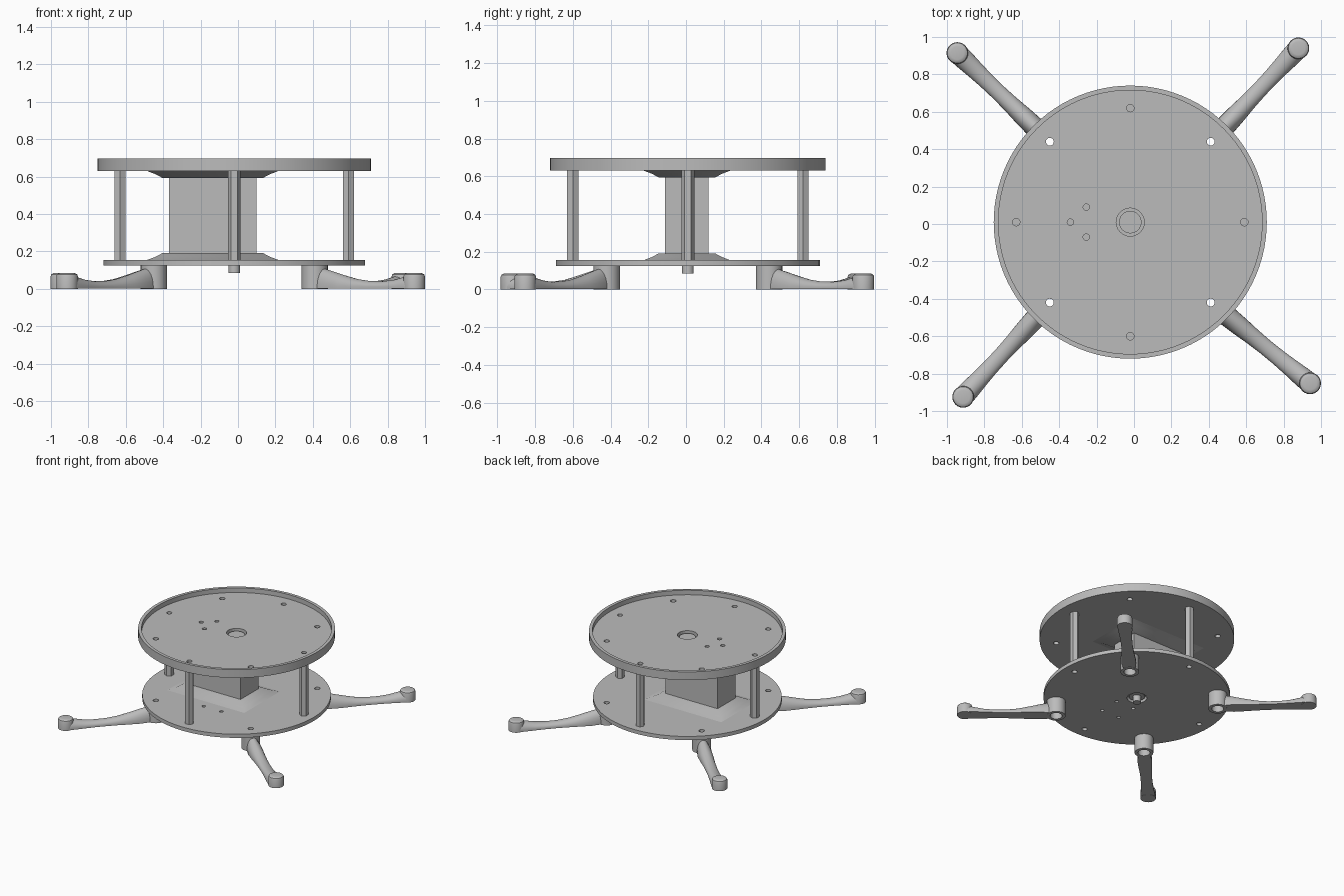
import bpy, bmesh, math
from mathutils import Matrix, Vector

cube = bpy.data.objects.get("Cube")
if cube:
    bpy.data.objects.remove(cube, do_unlink=True)

CX, CY = -0.02, 0.01      # axis of the plates
RING = 0.61               # bolt circle radius
D = 0.43                  # bolt circle diagonal offset

grey = bpy.data.materials.new("plain grey")
grey.use_nodes = True
grey.diffuse_color = (0.5, 0.5, 0.5, 1)
grey.node_tree.nodes["Principled BSDF"].inputs["Base Color"].default_value = (0.5, 0.5, 0.5, 1)


def finish(name, bm, smooth=True):
    bmesh.ops.recalc_face_normals(bm, faces=bm.faces)
    mesh = bpy.data.meshes.new(name)
    bm.to_mesh(mesh)
    bm.free()
    mesh.materials.append(grey)
    obj = bpy.data.objects.new(name, mesh)
    bpy.context.collection.objects.link(obj)
    if smooth:
        bpy.ops.object.select_all(action='DESELECT')
        obj.select_set(True)
        bpy.context.view_layer.objects.active = obj
        bpy.ops.object.shade_smooth_by_angle(angle=math.radians(35))
    return obj


def loft(bm, rings, closed=False):
    """Skin a list of point rings; cap the ends unless the loft closes on itself."""
    loops = [[bm.verts.new(p) for p in ring] for ring in rings]
    pairs = list(zip(loops, loops[1:]))
    if closed:
        pairs.append((loops[-1], loops[0]))
    for a, b in pairs:
        n = len(a)
        for i in range(n):
            j = (i + 1) % n
            bm.faces.new((a[i], a[j], b[j], b[i]))
    if not closed:
        bm.faces.new(loops[0])
        bm.faces.new(loops[-1])


def circle(x, y, r, z, n, phase=0.0):
    return [(x + r * math.cos(phase + math.tau * i / n),
             y + r * math.sin(phase + math.tau * i / n), z) for i in range(n)]


def turned(bm, x, y, profile, n=32, closed=False, phase=0.0):
    loft(bm, [circle(x, y, r, z, n, phase) for r, z in profile], closed)


def drill(obj, holes, z0, z1):
    bm = bmesh.new()
    for x, y, r in holes:
        turned(bm, CX + x, CY + y, [(r, z0), (r, z1)], 24)
    cutter = finish("hole_cutter", bm, False)
    cutter.hide_render = True
    mod = obj.modifiers.new("holes", 'BOOLEAN')
    mod.operation = 'DIFFERENCE'
    mod.solver = 'EXACT'
    mod.object = cutter
    bpy.ops.object.select_all(action='DESELECT')
    obj.select_set(True)
    bpy.context.view_layer.objects.active = obj
    bpy.ops.object.modifier_apply(modifier=mod.name)
    bpy.data.objects.remove(cutter, do_unlink=True)
    bpy.ops.object.shade_smooth_by_angle(angle=math.radians(35))


# Plates with their bolt holes and shaft opening
bolts = [(sx * D, sy * D, 0.021) for sx in (-1, 1) for sy in (-1, 1)]
bolts += [(RING, 0, 0.02), (-RING, 0, 0.02), (0, RING, 0.02), (0, -RING, 0.02)]
bolts.append((0, 0, 0.075))

bm = bmesh.new()
turned(bm, CX, CY, [(0.705, 0.66), (0.705, 0.697), (0.73, 0.697), (0.73, 0.63)], 96)
top_plate = finish("top_plate", bm)
drill(top_plate, bolts + [(-0.32, 0, 0.017), (-0.235, 0.08, 0.017), (-0.235, -0.08, 0.017)], 0.6, 0.75)

bm = bmesh.new()
turned(bm, CX, CY, [(0.70, 0.125), (0.70, 0.155)], 96)
bottom_plate = finish("bottom_plate", bm)
drill(bottom_plate, bolts + [(x, y, 0.014) for x in (-0.08, 0.08) for y in (-0.14, -0.31)], 0.1, 0.2)

# Hexagonal posts between the plates
for i, side in enumerate(("left", "back", "right", "front")):
    a = i * math.pi / 2
    bm = bmesh.new()
    turned(bm, CX + RING * math.cos(a), CY + RING * math.sin(a),
           [(0.034, 0.155), (0.034, 0.63)], 6, phase=a + math.pi / 2)
    finish(side + "_post", bm, False)


# Gear housing with a flared collar at each plate
def rectangle(grow, z):
    x0, x1, y0, y1 = -0.37 - grow, 0.10 + grow, -0.11 - grow, 0.12 + grow
    return [(x0, y0, z), (x1, y0, z), (x1, y1, z), (x0, y1, z)]


bm = bmesh.new()
loft(bm, [rectangle(0, 0.157), rectangle(0, 0.628)])
finish("gear_housing", bm, False)

for name, z, up in (("lower_collar", 0.155, 1), ("upper_collar", 0.63, -1)):
    bm = bmesh.new()
    profile = [(0.115, 0), (0.07, 0.017), (0.035, 0.036)]
    loft(bm, [rectangle(g, z + up * h) for g, h in profile])
    collar = finish(name, bm, False)
    drill(collar, [(0, 0, 0.075)], z - 0.01, z + up * 0.02 if up > 0 else z + 0.01)

# Output boss and shaft
bm = bmesh.new()
turned(bm, CX, CY, [(0.06, 0.135), (0.06, 0.645)])
finish("output_boss", bm)
bm = bmesh.new()
turned(bm, CX, CY, [(0.031, 0.085), (0.031, 0.16)])
finish("output_shaft", bm)

# Legs: bored hub, sagging arm and round foot, each swung a little differently
ARM = [(0.052, 0.045, 0.112), (0.12, 0.055, 0.095), (0.2, 0.052, 0.074),
       (0.29, 0.046, 0.053), (0.38, 0.043, 0.042), (0.47, 0.044, 0.041),
       (0.55, 0.048, 0.049), (0.62, 0.053, 0.064), (0.685, 0.056, 0.08)]
LEGS = {"back_left": (1, 1, 46.8), "back_right": (-1, 1, 136.2),
        "front_right": (-1, -1, 227.4), "front_left": (1, -1, -39.1)}

for name, (sx, sy, angle) in LEGS.items():
    bm = bmesh.new()
    # hub with a counterbore underneath
    turned(bm, 0, 0, [(0.07, 0), (0.07, 0.125), (0.021, 0.125), (0.021, 0.09),
                      (0.045, 0.09), (0.045, 0)], closed=True)
    # arm with a rounded top and flat underside
    rings = []
    for d, w, h in ARM:
        arc = [math.pi * i / 12 for i in range(13)]
        rings.append([(d, w * math.cos(t), 0.012 + (h - 0.012) * math.sin(t)) for t in arc]
                     + [(d, -w, 0.002), (d, w, 0.002)])
    loft(bm, rings)
    # foot
    turned(bm, 0.685, 0, [(0.058, 0), (0.058, 0.066), (0.054, 0.077), (0.045, 0.083), (0.035, 0.085)])
    place = Matrix.Translation(Vector((CX + sx * D, CY + sy * D, 0)))
    bmesh.ops.transform(bm, matrix=place @ Matrix.Rotation(math.radians(angle), 4, 'Z'), verts=bm.verts)
    finish(name + "_leg", bm)
